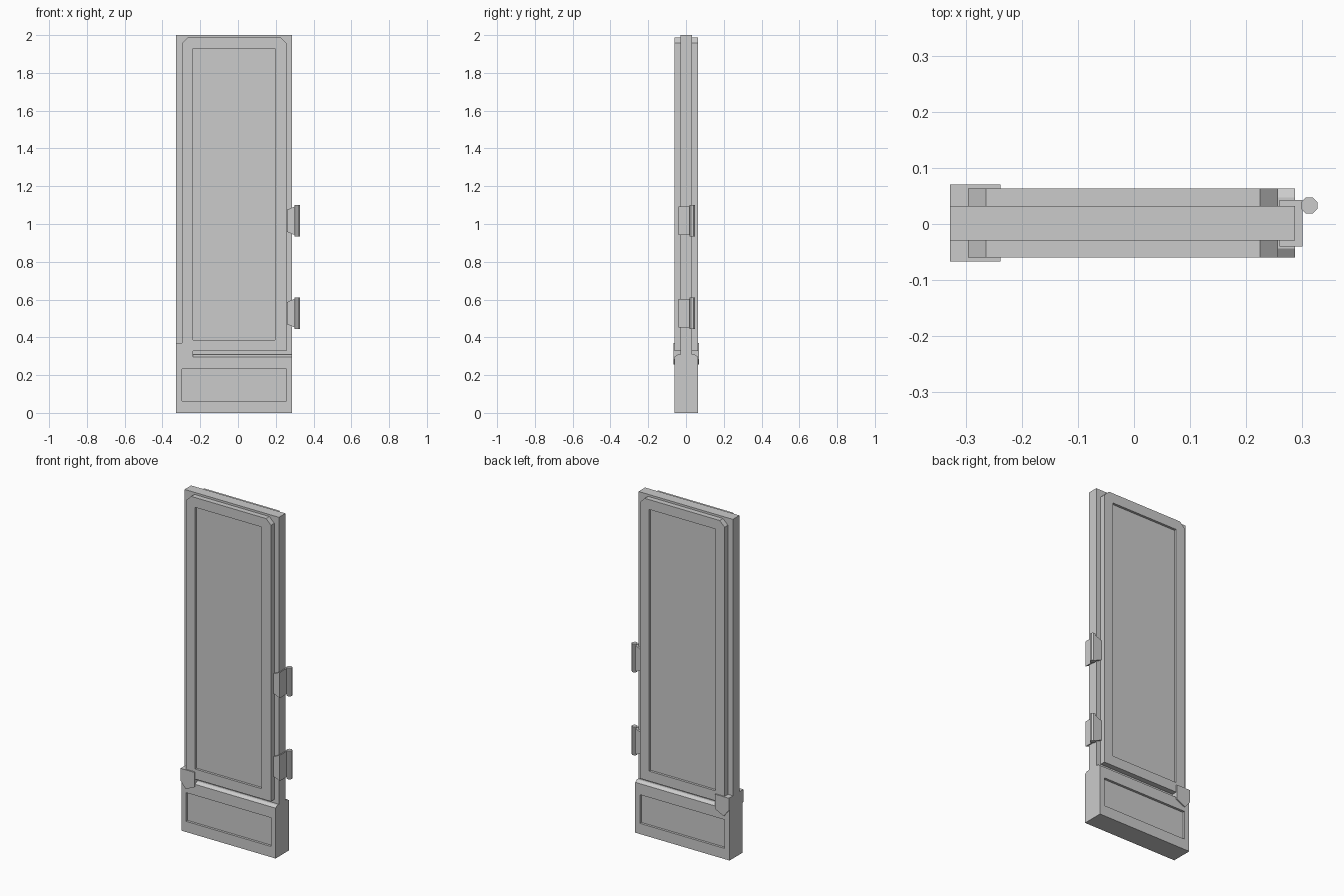
import bpy, bmesh
from mathutils import Vector

if "Cube" in bpy.data.objects:
    bpy.data.objects.remove(bpy.data.objects["Cube"])

YC = 0.0015          # middle of the door thickness
LEFT, RIGHT = -0.328, 0.287
FACE = 0.0615        # half thickness of the raised parts
CORE = 0.0305        # half thickness of the core slab
RECESS = 0.014


def prism(name, points, vec):
    """Extrude a closed polygon of 3D points along vec."""
    bm = bmesh.new()
    face = bm.faces.new([bm.verts.new(p) for p in points])
    ext = bmesh.ops.extrude_face_region(bm, geom=[face])
    verts = [v for v in ext["geom"] if isinstance(v, bmesh.types.BMVert)]
    bmesh.ops.translate(bm, verts=verts, vec=Vector(vec))
    bmesh.ops.recalc_face_normals(bm, faces=bm.faces)
    mesh = bpy.data.meshes.new(name)
    bm.to_mesh(mesh)
    bm.free()
    obj = bpy.data.objects.new(name, mesh)
    bpy.context.collection.objects.link(obj)
    return obj


def front_prism(name, xz, y0, y1):
    return prism(name, [(x, y0, z) for x, z in xz], (0, y1 - y0, 0))


def rect(x0, x1, z0, z1):
    return [(x0, z0), (x1, z0), (x1, z1), (x0, z1)]


def cut_recesses(obj, outline):
    """Sink a shallow panel into the front and back."""
    for s in (-1, 1):
        cutter = front_prism("recess_cutter", outline,
                             YC + s * (FACE - RECESS), YC + s * (FACE + 0.05))
        mod = obj.modifiers.new("recess", 'BOOLEAN')
        mod.operation, mod.solver, mod.object = 'DIFFERENCE', 'EXACT', cutter
        bpy.context.view_layer.objects.active = obj
        bpy.ops.object.modifier_apply(modifier=mod.name)
        bpy.data.objects.remove(cutter)


# Core slab
front_prism("door_slab", rect(LEFT, RIGHT, 0.30, 2.0), YC - CORE, YC + CORE)

# Thick kick base with sloped top edges
profile = [(-FACE, 0), (FACE, 0), (FACE, 0.297), (FACE - 0.016, 0.308),
           (CORE, 0.308), (-CORE, 0.308), (-FACE + 0.016, 0.308), (-FACE, 0.297)]
base = prism("kick_base", [(LEFT, YC + y, z) for y, z in profile],
             (RIGHT - LEFT, 0, 0))
cut_recesses(base, rect(-0.296, 0.257, 0.063, 0.232))

# Raised upper frame with clipped top corners
frame = front_prism("upper_frame",
                    [(-0.296, 0.328), (0.257, 0.328), (0.257, 1.957),
                     (0.225, 1.988), (-0.264, 1.988), (-0.296, 1.957)],
                    YC - FACE, YC + FACE)
cut_recesses(frame, rect(-0.238, 0.196, 0.387, 1.93))

# Pointed latch plates on both faces
plate = [(LEFT, 0.37), (-0.238, 0.37), (-0.238, 0.283),
         (-0.295, 0.256), (LEFT, 0.298)]
for side, s in (("front", -1), ("back", 1)):
    front_prism("latch_plate_" + side, plate, YC + s * 0.028, YC + s * 0.0685)

# Hinges: tapered wrap block and octagonal pin
for label, zc in (("lower", 0.528), ("upper", 1.017)):
    front_prism("hinge_block_" + label,
                [(0.259, zc - 0.058), (0.300, zc - 0.076),
                 (0.300, zc + 0.076), (0.259, zc + 0.058)], -0.04, 0.043)
    bpy.ops.mesh.primitive_cylinder_add(vertices=8, radius=0.0158, depth=0.167,
                                        location=(0.3125, 0.033, zc),
                                        rotation=(0, 0, 0.3927))
    bpy.context.object.name = "hinge_pin_" + label
